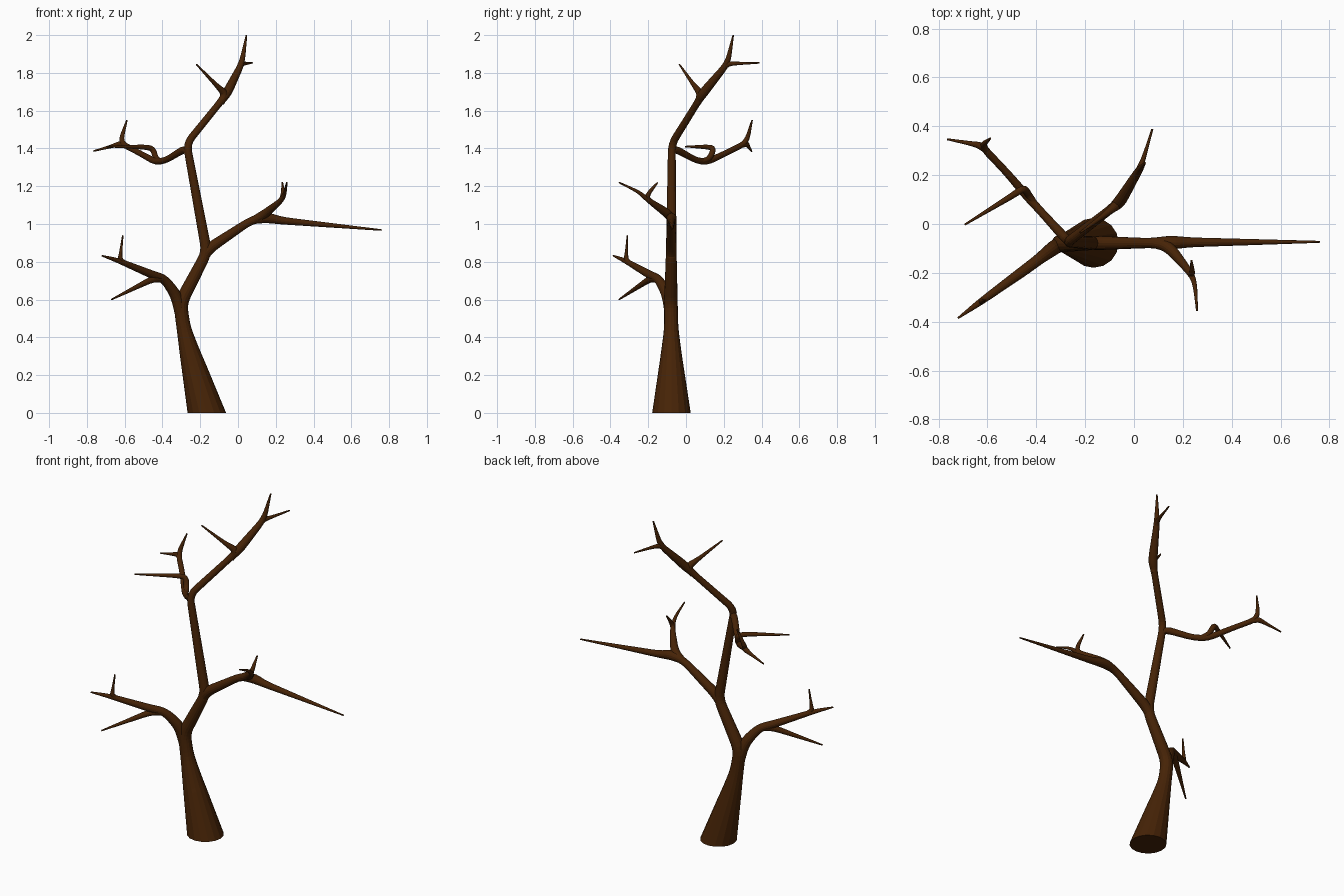
import bpy, bmesh, math
from mathutils import Vector

SIDES = 16
bark = bpy.data.materials.new("bark")
bark.diffuse_color = (0.062, 0.017, 0.002, 1)


def soften(pts):
    """Round each inner corner of an (x, y, z, radius) path."""
    pts = [Vector(p) for p in pts]
    out = [pts[0]]
    for a, b, c in zip(pts, pts[1:], pts[2:]):
        la, lc = (a - b).length, (c - b).length
        s = b + (a - b) * min(0.45, 0.05 / la)
        e = b + (c - b) * min(0.45, 0.05 / lc)
        for i in range(5):
            t = i / 4
            out.append(s * (1 - t) ** 2 + b * 2 * t * (1 - t) + e * t * t)
    out.append(pts[-1])
    return out


def limb(name, pts, flat_base=False):
    """Tapered tube swept along a path, capped at both ends."""
    path = soften(pts)
    pos = [p.to_3d() for p in path]
    bm = bmesh.new()
    rings, side, prev = [], None, None
    for i, p in enumerate(path):
        tan = (pos[min(i + 1, len(pos) - 1)] - pos[max(i - 1, 0)]).normalized()
        if flat_base and i == 0:
            tan = Vector((0, 0, 1))
        if side is None:
            ref = Vector((1, 0, 0)) if abs(tan.x) < 0.8 else Vector((0, 1, 0))
            side = (ref - tan * ref.dot(tan)).normalized()
        else:
            side = prev.rotation_difference(tan) @ side
            side = (side - tan * side.dot(tan)).normalized()
        prev = tan
        up = tan.cross(side)
        ring = []
        for k in range(SIDES):
            a = 2 * math.pi * k / SIDES
            ring.append(bm.verts.new(pos[i] + (side * math.cos(a) + up * math.sin(a)) * p.w))
        rings.append(ring)
    for r0, r1 in zip(rings, rings[1:]):
        for k in range(SIDES):
            n = (k + 1) % SIDES
            bm.faces.new((r0[k], r0[n], r1[n], r1[k]))
    bm.faces.new(rings[0][::-1])
    bm.faces.new(rings[-1])
    me = bpy.data.meshes.new(name)
    bm.to_mesh(me)
    bm.free()
    me.materials.append(bark)
    ob = bpy.data.objects.new(name, me)
    bpy.context.collection.objects.link(ob)


# Trunk, running on into the top limb
limb("trunk", [(-.165, -.077, 0, .102), (-.25, -.078, .3, .057), (-.288, -.078, .45, .037), (-.306, -.08, .58, .036),
               (-.165, -.078, .85, .028), (-.272, -.075, 1.425, .02), (-.09, .065, 1.65, .018),
               (-.06, .088, 1.69, .026), (.02, .22, 1.85, .016), (.045, .25, 2, .004)], True)
limb("top_left_twig", [(-.09, .063, 1.64, .017), (-.068, .08, 1.69, .022), (-.11, .045, 1.73, .012), (-.22, -.035, 1.845, .004)])
limb("top_back_twig", [(0, .19, 1.81, .011), (.02, .22, 1.848, .014), (.04, .27, 1.85, .009), (.075, .389, 1.853, .004)])

# Lower left branch
limb("lower_branch", [(-.299, -.08, .5, .03), (-.325, -.095, .62, .031), (-.39, -.145, .71, .023), (-.45, -.19, .73, .022),
                      (-.63, -.32, .805, .014), (-.72, -.385, .832, .004)])
limb("lower_spur", [(-.4, -.155, .71, .02), (-.45, -.19, .71, .018), (-.67, -.355, .6, .004)])
limb("lower_twig", [(-.59, -.29, .79, .01), (-.625, -.318, .81, .014), (-.621, -.315, .85, .008), (-.61, -.31, .94, .004)])

# Right branch
limb("right_branch", [(-.195, -.078, .8, .024), (-.155, -.078, .87, .029), (.07, -.078, 1.02, .02),
                      (.15, -.076, 1.035, .029), (.23, -.075, 1.018, .02), (.76, -.073, .968, .004)])
limb("right_spur", [(.08, -.078, 1.02, .02), (.14, -.09, 1.05, .025), (.235, -.205, 1.13, .013),
                    (.25, -.25, 1.17, .009), (.258, -.355, 1.22, .004)])
limb("right_twig", [(.215, -.18, 1.115, .01), (.24, -.213, 1.145, .014), (.235, -.15, 1.22, .004)])

# Back left branch
limb("back_branch", [(-.262, -.075, 1.37, .016), (-.28, -.06, 1.4, .02), (-.38, .05, 1.338, .016), (-.435, .11, 1.328, .018),
                     (-.52, .21, 1.375, .015), (-.625, .32, 1.43, .015), (-.588, .35, 1.55, .004)])
limb("back_spur", [(-.405, .08, 1.33, .014), (-.435, .125, 1.345, .015), (-.45, .148, 1.4, .015), (-.5, .115, 1.408, .013), (-.693, -.003, 1.41, .004)])
limb("back_twig", [(-.59, .285, 1.41, .01), (-.625, .32, 1.425, .016), (-.66, .328, 1.414, .01), (-.765, .347, 1.386, .004)])
